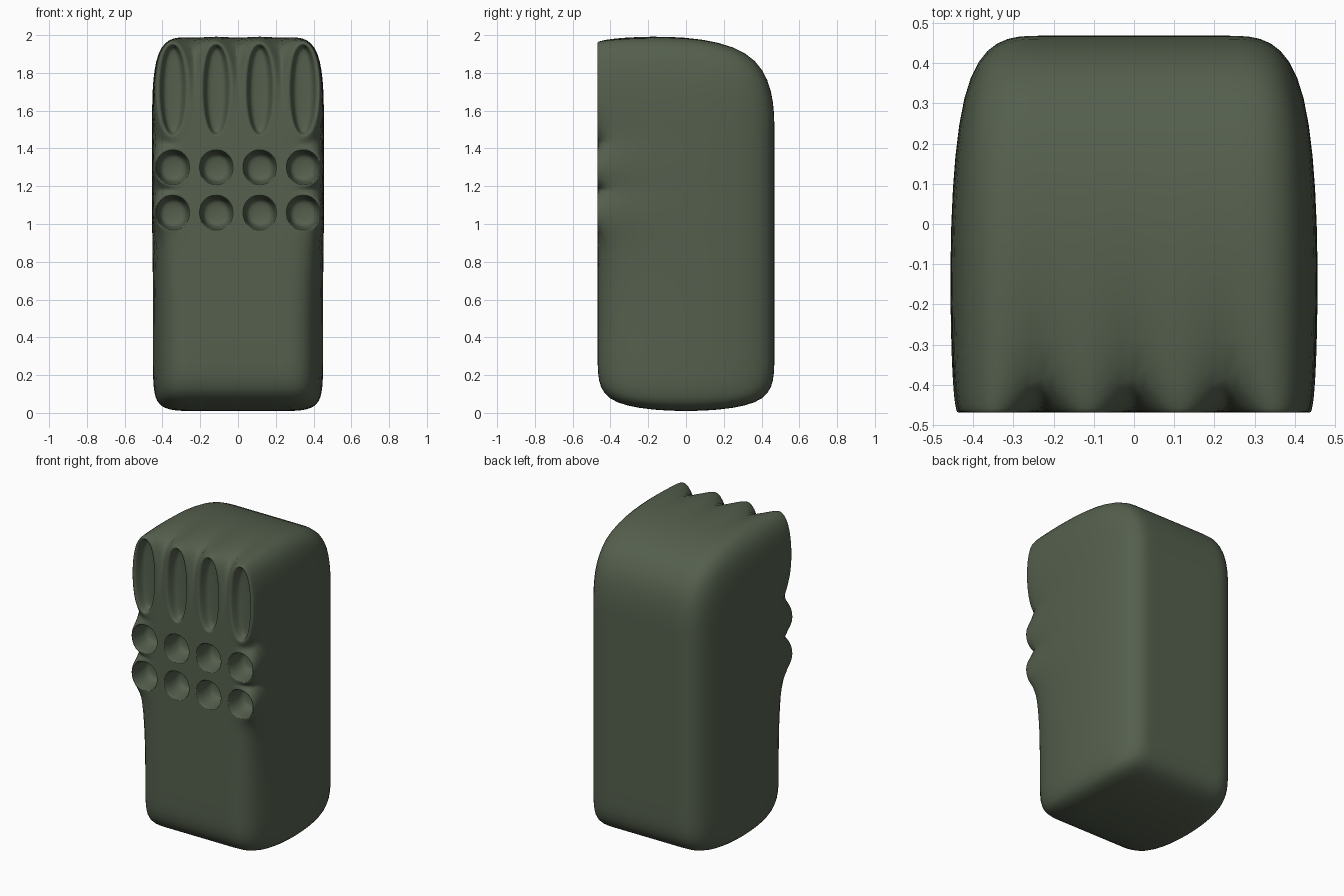
import bpy, bmesh

if "Cube" in bpy.data.objects:
    bpy.data.objects.remove(bpy.data.objects["Cube"])

# Coarse cage: four columns wide, one cell deep, rows for pits and slots
XS = [-0.46, -0.23, 0.0, 0.23, 0.46]
ZS = [0.0, 0.24, 0.94, 1.18, 1.42, 2.0]
D = 0.468
bm = bmesh.new()
cache = {}


def vert(x, y, z):
    key = (round(x, 4), round(y, 4), round(z, 4))
    if key not in cache:
        cache[key] = bm.verts.new((x, y, z))
    return cache[key]


def quad(*pts):
    bm.faces.new([vert(*p) for p in pts])


def rect(cx, cz, hx, hz, y):
    return [(cx - hx, y, cz - hz), (cx + hx, y, cz - hz),
            (cx + hx, y, cz + hz), (cx - hx, y, cz + hz)]


def recess(x0, x1, z0, z1, rings):
    """Front cell with nested rings (x scale, z scale, depth) closed by a floor."""
    cx, cz, hx, hz = (x0 + x1) / 2, (z0 + z1) / 2, (x1 - x0) / 2, (z1 - z0) / 2
    loops = [rect(cx, cz, hx, hz, -D)]
    loops += [rect(cx, cz, hx * a, hz * b, -D + d) for a, b, d in rings]
    for o, i in zip(loops, loops[1:]):
        for k in range(4):
            n = (k + 1) % 4
            quad(o[k], o[n], i[n], i[k])
    quad(*loops[-1])


PIT = [(0.86, 0.86, 0), (0.80, 0.80, 0), (0.72, 0.72, 0.10), (0.5, 0.5, 0.13)]
SLOT = [(0.78, 0.93, 0), (0.62, 0.89, 0), (0.5, 0.85, 0.05), (0.25, 0.7, 0.06)]

# Front and back cells
for x0, x1 in zip(XS, XS[1:]):
    for r, (z0, z1) in enumerate(zip(ZS, ZS[1:])):
        recess(x0, x1, z0, z1, [] if r < 2 else SLOT if r == 4 else PIT)
        quad((x1, D, z0), (x0, D, z0), (x0, D, z1), (x1, D, z1))
    # Top and bottom cells
    for z in (ZS[0], ZS[-1]):
        quad((x0, -D, z), (x1, -D, z), (x1, D, z), (x0, D, z))
# Side cells
for z0, z1 in zip(ZS, ZS[1:]):
    for x in (XS[0], XS[-1]):
        quad((x, -D, z0), (x, D, z0), (x, D, z1), (x, -D, z1))

bmesh.ops.recalc_face_normals(bm, faces=bm.faces)
for f in bm.faces:
    f.smooth = True
me = bpy.data.meshes.new("grip_block")
bm.to_mesh(me)
bm.free()
body = bpy.data.objects.new("grip_block", me)
bpy.context.collection.objects.link(body)

# Smooth rounded surface
sub = body.modifiers.new("smooth", 'SUBSURF')
sub.levels = sub.render_levels = 3

mat = bpy.data.materials.new("olive_green")
mat.diffuse_color = (0.09, 0.115, 0.075, 1)
mat.use_nodes = True
mat.node_tree.nodes["Principled BSDF"].inputs["Base Color"].default_value = mat.diffuse_color
me.materials.append(mat)
